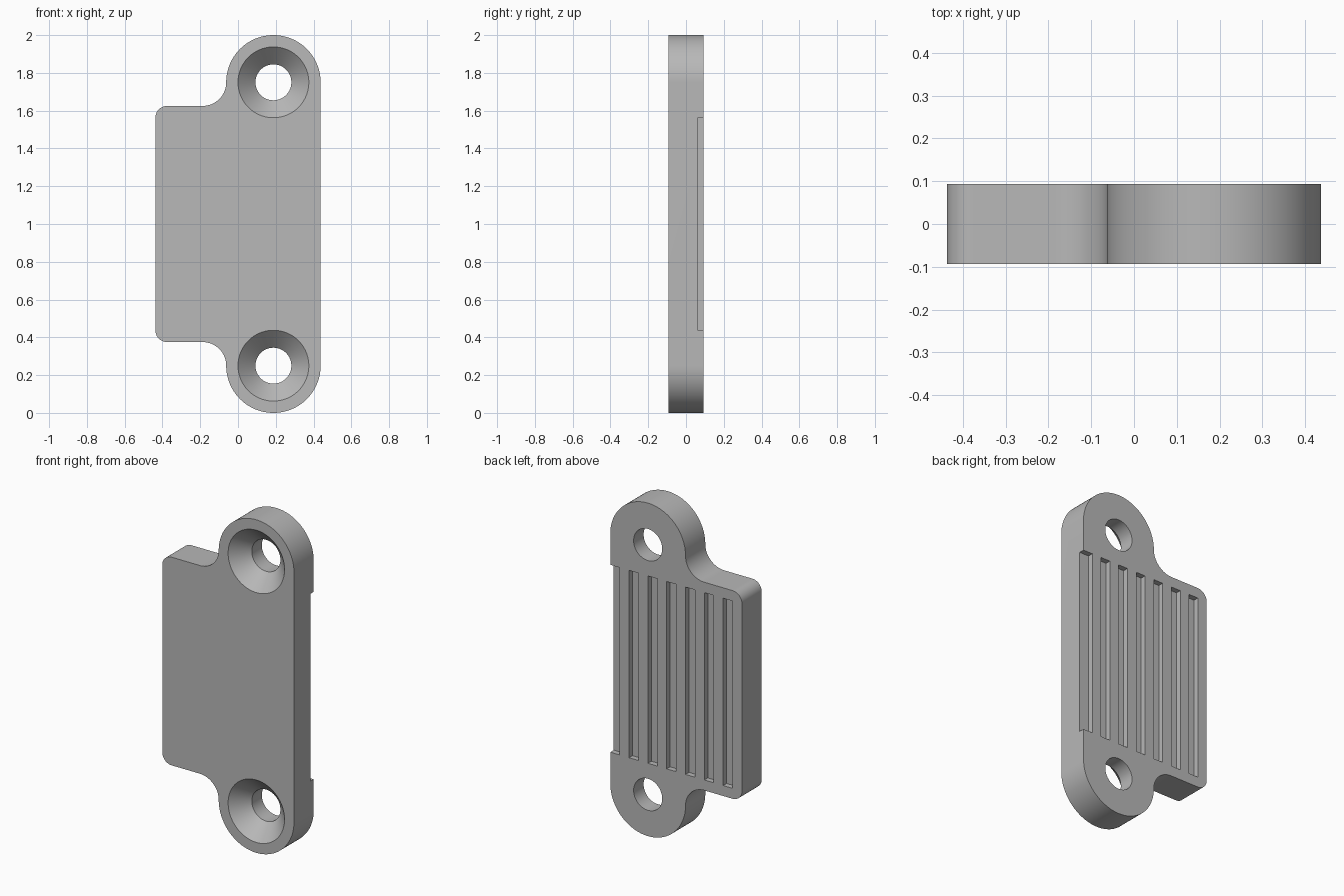
import bpy, bmesh
from math import sin, cos, radians
from mathutils import Matrix, Vector

HALF_T = 0.09375          # half thickness of the plate
HALF_W = 0.4375           # half width of the plate
EAR_X, EAR_Z, EAR_R = 0.1875, 0.75, 0.25   # screw ears, z measured from the middle
PLATE_Z = 0.625
MID_Z = 1.0

old = bpy.data.objects.get("Cube")
if old:
    bpy.data.objects.remove(old, do_unlink=True)

grey = bpy.data.materials.new("plain grey")
grey.use_nodes = True
colour = (0.48, 0.48, 0.48, 1)
grey.diffuse_color = colour
grey.node_tree.nodes["Principled BSDF"].inputs["Base Color"].default_value = colour


def make_object(name, bm):
    bmesh.ops.recalc_face_normals(bm, faces=bm.faces)
    mesh = bpy.data.meshes.new(name)
    bm.to_mesh(mesh)
    bm.free()
    mesh.materials.append(grey)
    obj = bpy.data.objects.new(name, mesh)
    bpy.context.collection.objects.link(obj)
    return obj


def arc(cx, cz, r, start, end, steps):
    angles = [radians(start + (end - start) * i / steps) for i in range(steps + 1)]
    return [(cx + r * cos(a), cz + r * sin(a)) for a in angles]


# Plate outline: upper half, then its mirror image below
corner = 0.0625
fillet = 0.125
upper = arc(EAR_X, EAR_Z, EAR_R, 0, 180, 64)
upper += arc(EAR_X - EAR_R - fillet, PLATE_Z + fillet, fillet, 0, -90, 24)[1:]
upper += arc(-HALF_W + corner, PLATE_Z - corner, corner, 90, 180, 16)
outline = upper + [(x, -z) for x, z in reversed(upper)]

bm = bmesh.new()
face = bm.faces.new([bm.verts.new((x, -HALF_T, z + MID_Z)) for x, z in outline])
grown = bmesh.ops.extrude_face_region(bm, geom=[face])
moved = [v for v in grown["geom"] if isinstance(v, bmesh.types.BMVert)]
bmesh.ops.translate(bm, verts=moved, vec=(0, 2 * HALF_T, 0))
plate = make_object("mounting_plate", bm)

# Cutter: countersunk screw holes, spun around the y axis
bm = bmesh.new()
hole_r, sink_r, extra = 0.095, 0.1875, 0.02
profile = [(0, -HALF_T - extra), (sink_r + extra, -HALF_T - extra),
           (hole_r, -HALF_T + sink_r - hole_r), (hole_r, HALF_T + extra), (0, HALF_T + extra)]
for side in (-1, 1):
    centre = Vector((EAR_X, 0, MID_Z + side * EAR_Z))
    verts = [bm.verts.new(centre + Vector((r, y, 0))) for r, y in profile]
    edges = [bm.edges.new(pair) for pair in zip(verts, verts[1:])]
    bmesh.ops.spin(bm, geom=verts + edges, cent=centre, axis=(0, 1, 0),
                   angle=radians(360), steps=96, use_duplicate=False)
bmesh.ops.remove_doubles(bm, verts=bm.verts, dist=0.0001)

# Cutter: seven back grooves, the first open at the straight edge
groove_w, pitch, depth, length = 0.0625, 0.125, 0.0325, 1.125
for i in range(7):
    left = HALF_W - groove_w - i * pitch
    right = left + groove_w + (extra if i == 0 else 0)
    place = Matrix.Translation(((left + right) / 2, HALF_T + (extra - depth) / 2, MID_Z))
    size = Matrix.Diagonal((right - left, depth + extra, length, 1))
    bmesh.ops.create_cube(bm, size=1, matrix=place @ size)
cutter = make_object("hole_and_groove_cutter", bm)
cutter.hide_render = True

# Cut the plate and keep only the finished part
bpy.ops.object.select_all(action='DESELECT')
bpy.context.view_layer.objects.active = plate
plate.select_set(True)
cut = plate.modifiers.new("cut", 'BOOLEAN')
cut.operation = 'DIFFERENCE'
cut.solver = 'EXACT'
cut.object = cutter
bpy.ops.object.modifier_apply(modifier=cut.name)
bpy.data.objects.remove(cutter, do_unlink=True)
bpy.ops.object.shade_smooth_by_angle(angle=radians(30))
